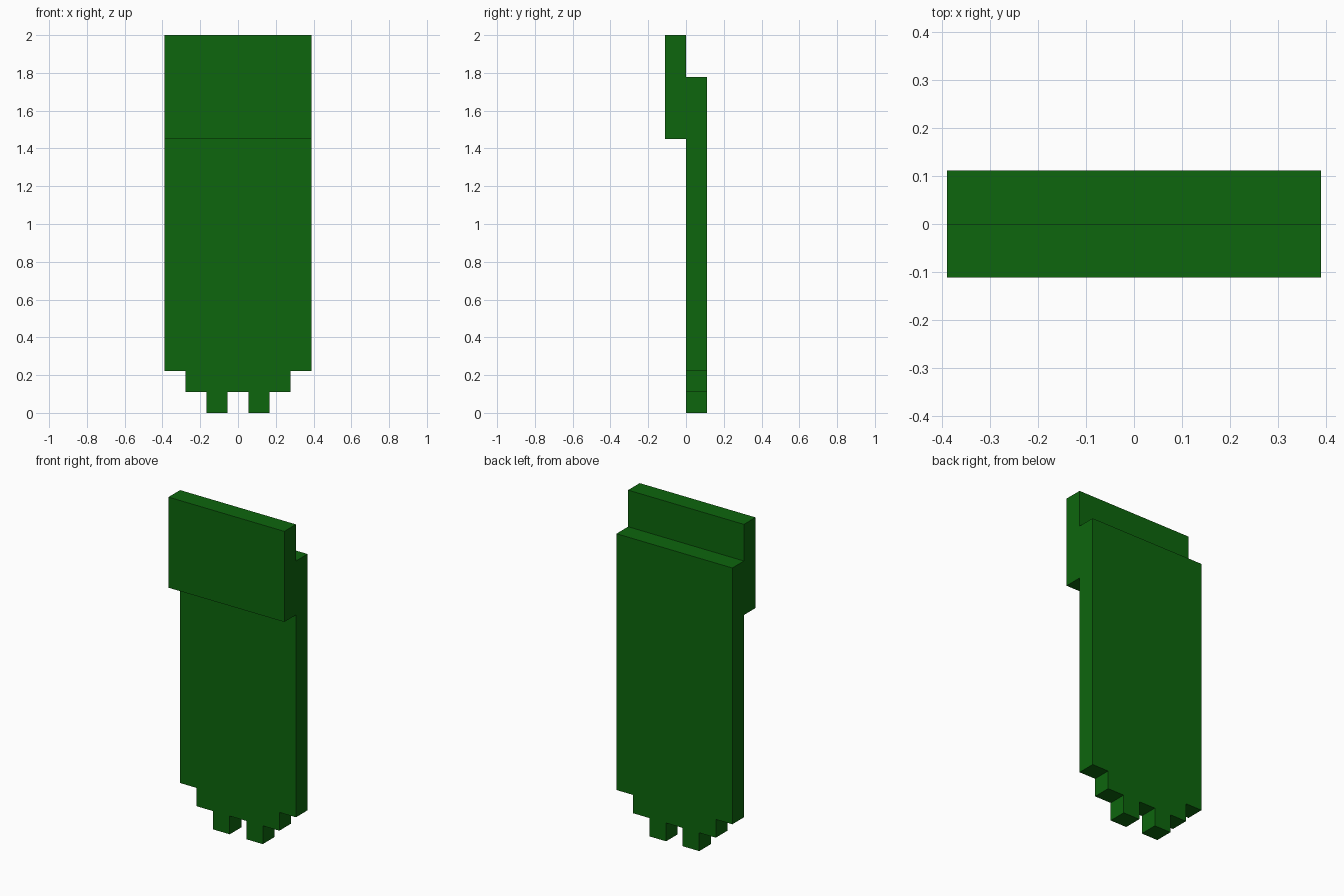
import bpy
import bmesh

if "Cube" in bpy.data.objects:
    bpy.data.objects.remove(bpy.data.objects["Cube"])

U = 1 / 9  # one block unit

green = bpy.data.materials.new("dark green")
green.diffuse_color = (0.004, 0.133, 0.004, 1)
green.use_nodes = True
green.node_tree.nodes["Principled BSDF"].inputs["Base Color"].default_value = green.diffuse_color


def extrude_profile(name, half, y0, y1):
    """Mirror a right-half (x, z) outline across x = 0 and extrude it along y."""
    outline = half + [(-x, z) for x, z in reversed(half)]
    bm = bmesh.new()
    face = bm.faces.new([bm.verts.new((x, y0, z)) for x, z in outline])
    ext = bmesh.ops.extrude_face_region(bm, geom=[face])
    verts = [g for g in ext["geom"] if isinstance(g, bmesh.types.BMVert)]
    bmesh.ops.translate(bm, verts=verts, vec=(0, y1 - y0, 0))
    bmesh.ops.recalc_face_normals(bm, faces=bm.faces)
    mesh = bpy.data.meshes.new(name)
    bm.to_mesh(mesh)
    bm.free()
    mesh.materials.append(green)
    obj = bpy.data.objects.new(name, mesh)
    bpy.context.collection.objects.link(obj)
    return obj


# Long back panel with stepped bottom edge and two small feet
extrude_profile("hanging_panel", [
    (0.5 * U, U), (0.5 * U, 0), (1.5 * U, 0), (1.5 * U, U),
    (2.5 * U, U), (2.5 * U, 2 * U), (3.5 * U, 2 * U), (3.5 * U, 16 * U),
], 0, U)

# Raised plate overlapping the top of the panel at the front
extrude_profile("top_plate", [(3.5 * U, 1.45), (3.5 * U, 2)], -U, 0)
